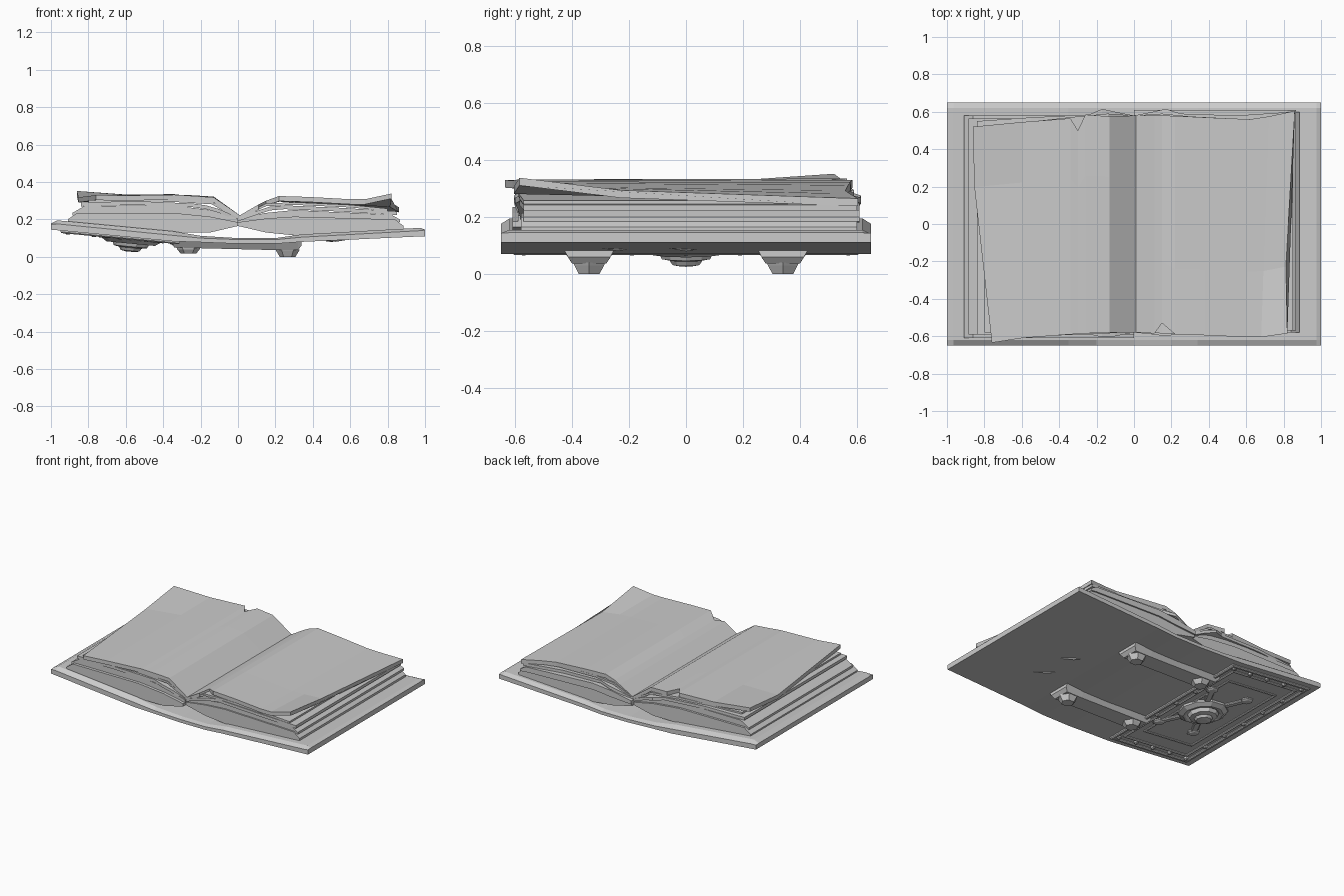
import bpy, bmesh
from math import pi, cos, sin
from mathutils import Matrix, Vector

if "Cube" in bpy.data.objects:
    bpy.data.objects.remove(bpy.data.objects["Cube"])


def loft(name, loops, M=Matrix()):
    """Skin closed loops of equal length, with capped ends."""
    bm = bmesh.new()
    rings = [[bm.verts.new(M @ Vector(p)) for p in l] for l in loops]
    n = len(rings[0])
    for a, b in zip(rings, rings[1:]):
        for i in range(n):
            j = (i + 1) % n
            bm.faces.new((a[i], a[j], b[j], b[i]))
    bm.faces.new(rings[0])
    bm.faces.new(rings[-1])
    bmesh.ops.remove_doubles(bm, verts=bm.verts, dist=1e-5)
    bmesh.ops.recalc_face_normals(bm, faces=bm.faces)
    me = bpy.data.meshes.new(name)
    bm.to_mesh(me)
    bm.free()
    ob = bpy.data.objects.new(name, me)
    bpy.context.collection.objects.link(ob)
    return ob


def turned(name, cx, cy, profile, sides, M=Matrix()):
    """Round part from (radius, z) pairs."""
    return loft(name, [[(cx + r * cos(2 * pi * i / sides), cy + r * sin(2 * pi * i / sides), z)
                        for i in range(sides)] for r, z in profile], M)


def bar(name, x0, x1, y0, y1, depth, M, inset=0.006):
    """Flat chamfered bar hanging below the cover surface."""
    def rect(d, z):
        return [(x0 + d, y0 + d, z), (x1 - d, y0 + d, z), (x1 - d, y1 - d, z), (x0 + d, y1 - d, z)]
    return loft(name, [rect(0, 0.005), rect(0, -depth * 0.5), rect(inset, -depth)], M)


def page(name, stations, thick, t=0.5, dx=0, dz=0):
    """Sheet from (front xyz, back xyz) stations; the outer edge bends at fraction t."""
    loops = []
    for k, s in enumerate(stations):
        f, b = Vector(s[:3]), Vector(s[3:])
        m = f.lerp(b, t)
        if k == len(stations) - 1:
            m += Vector((dx, 0, dz))
        top = [f, m, b]
        loops.append(top + [p - Vector((0, 0, thick)) for p in reversed(top)])
    return loft(name, loops)


def clump(name, stations, thick):
    """Loose group of pages from (x, front y, back y, top z) stations."""
    return page(name, [(x, f, z, x, b, z) for x, f, b, z in stations], thick)


def block(name, stations, y0, y1):
    """Solid page block from (x, bottom, top) stations."""
    return loft(name, [[(x, y0, lo), (x, y1, lo), (x, y1, hi), (x, y0, hi)] for x, lo, hi in stations])


# cover: bottom, edge and top height across the width
cover = [(-1, .145, .176, .178), (-.965, .142, .176, .195), (-.35, .083, .115, .137),
         (-.2, .078, .1, .112), (0, .07, .092, .1), (.2, .07, .092, .1), (.34, .08, .105, .12),
         (.975, .109, .14, .155), (1, .11, .143, .145)]
loft("cover", [[(x, -.65, lo), (x, .65, lo), (x, .65, mid), (x, .62, hi), (x, -.62, hi), (x, -.65, mid)]
               for x, lo, mid, hi in cover])

# stepped page blocks
block("left_block_lower", [(0, .165, .185), (-.15, .13, .215), (-.35, .13, .235), (-.86, .165, .235), (-.91, .165, .2)], -.61, .58)
block("left_block_upper", [(0, .18, .205), (-.15, .2, .25), (-.35, .22, .275), (-.82, .23, .272), (-.885, .22, .235)], -.59, .565)
block("right_block_lower", [(0, .165, .185), (.15, .13, .205), (.3, .115, .215), (.84, .135, .2), (.885, .13, .165)], -.58, .6)
block("right_block_upper", [(0, .18, .205), (.15, .19, .235), (.3, .205, .25), (.82, .19, .225), (.865, .185, .2)], -.57, .61)

# loose page clumps fanning out from the gutter
clump("left_clump_lower", [(0, -.58, .58, .21), (-.1, -.6, .6, .255), (-.17, -.605, .615, .275), (-.24, -.59, .585, .285), (-.55, -.6, .57, .298), (-.84, -.59, .55, .29)], .02)
clump("left_clump_upper", [(0, -.575, .58, .214), (-.14, -.585, .59, .295), (-.35, -.585, .57, .308), (-.8, -.58, .52, .303)], .014)
clump("right_clump_lower", [(0, -.58, .58, .21), (.1, -.59, .6, .245), (.17, -.6, .615, .268), (.25, -.585, .59, .275), (.55, -.585, .58, .262), (.85, -.57, .6, .243)], .02)
clump("right_clump_upper", [(0, -.575, .58, .214), (.15, -.585, .59, .285), (.3, -.59, .575, .292), (.6, -.585, .56, .278), (.8, -.57, .57, .258)], .014)

# top pages with ragged edges, torn notches and curled corners
page("left_top_page", [
    (0.01, -.58, .222, 0.01, .58, .222), (-.13, -.58, .318, -.13, .575, .322),
    (-.26, -.585, .327, -.26, .585, .33), (-.3, -.588, .33, -.3, .5, .33),
    (-.34, -.59, .332, -.34, .565, .335), (-.6, -.61, .328, -.6, .545, .333),
    (-.76, -.635, .33, -.862, .52, .352)], .027, .72, -.02, -.028)
page("right_top_page", [
    (0.01, -.58, .222, 0.01, .58, .222), (.11, -.585, .28, .11, .582, .28),
    (.15, -.53, .3, .15, .58, .3), (.22, -.59, .325, .22, .578, .322),
    (.38, -.595, .32, .38, .57, .312), (.6, -.605, .308, .62, .56, .293),
    (.68, -.605, .308, .72, .575, .282), (.82, -.585, .338, .86, .605, .265)], .027, .3, -.02, -.022)

# straps across the spine with a stud at each end
for side in (-1, 1):
    y = side * .34
    loft("strap", [[(x, y - .088, hi), (x, y + .088, hi), (x, y + w, lo), (x, y - w, lo)]
                   for x, hi, lo, w in [(-.36, .09, .072, .075), (-.34, .09, .05, .06), (-.2, .085, .046, .06),
                                        (.2, .08, .036, .06), (.32, .085, .036, .06), (.34, .085, .06, .075)]])
    turned("strap_stud", -.265, y, [(.065, .055), (.06, .04), (.042, .018)], 6)
    turned("strap_stud", .265, y, [(.065, .04), (.06, .03), (.042, 0)], 6)

# ornament lies on the sloped underside of the left cover
M = Matrix.Translation((-.63, 0, .11)) @ Matrix.Rotation(.095, 4, 'Y')
for name, hx, hy, w, d in [("outer_frame", .32, .61, .025, .013), ("middle_frame", .265, .545, .014, .012),
                           ("inner_frame", .2, .42, .012, .01)]:
    for s in (-1, 1):
        bar(name + "_side", *sorted((s * hx, s * (hx - w))), -hy, hy, d, M)
        bar(name + "_end", -hx, hx, *sorted((s * hy, s * (hy - w))), d, M)

# hexagonal rivets between the outer frames
rivet = [(.017, .004), (.015, -.012), (.007, -.018)]
for s in (-1, 1):
    for i in range(7):
        turned("rivet", s * .28, (i - 3) * .19, rivet, 6, M)
    for x in (-.14, 0, .14):
        turned("rivet", x, s * .565, rivet, 6, M)

# medallion with its four diagonal arms
turned("medallion", .06, 0, [(.16, .004), (.16, -.014), (.13, -.034), (.115, -.034), (.1, -.026),
                             (.09, -.05), (.06, -.056), (.05, -.072), (.025, -.077)], 10, M)
for ax in (-1, 1):
    for ay in (-1, 1):
        A = M @ Matrix.Translation((.06, 0, 0)) @ Matrix.Rotation(ay * (pi / 2 - ax * .5), 4, 'Z')
        bar("medallion_arm", .13, .3, -.022, .022, .012, A)
        turned("arm_end", .3, 0, [(.042, .004), (.042, -.008), (.028, -.016)], 6, A)

# shallow gashes on the right cover
for x, y in ((.52, -.24), (.5, .0)):
    z = .084 + (x - .34) * .046
    loft("gash", [[(x + dx, y - w, z + .004), (x + dx, y + w, z + .004), (x + dx, y, z - .012 * (w > .005))]
                  for dx, w in ((-.12, .002), (0, .018), (.1, .002))],
         Matrix.Translation((x, y, 0)) @ Matrix.Rotation(-.7, 4, 'Z') @ Matrix.Translation((-x, -y, 0)))
